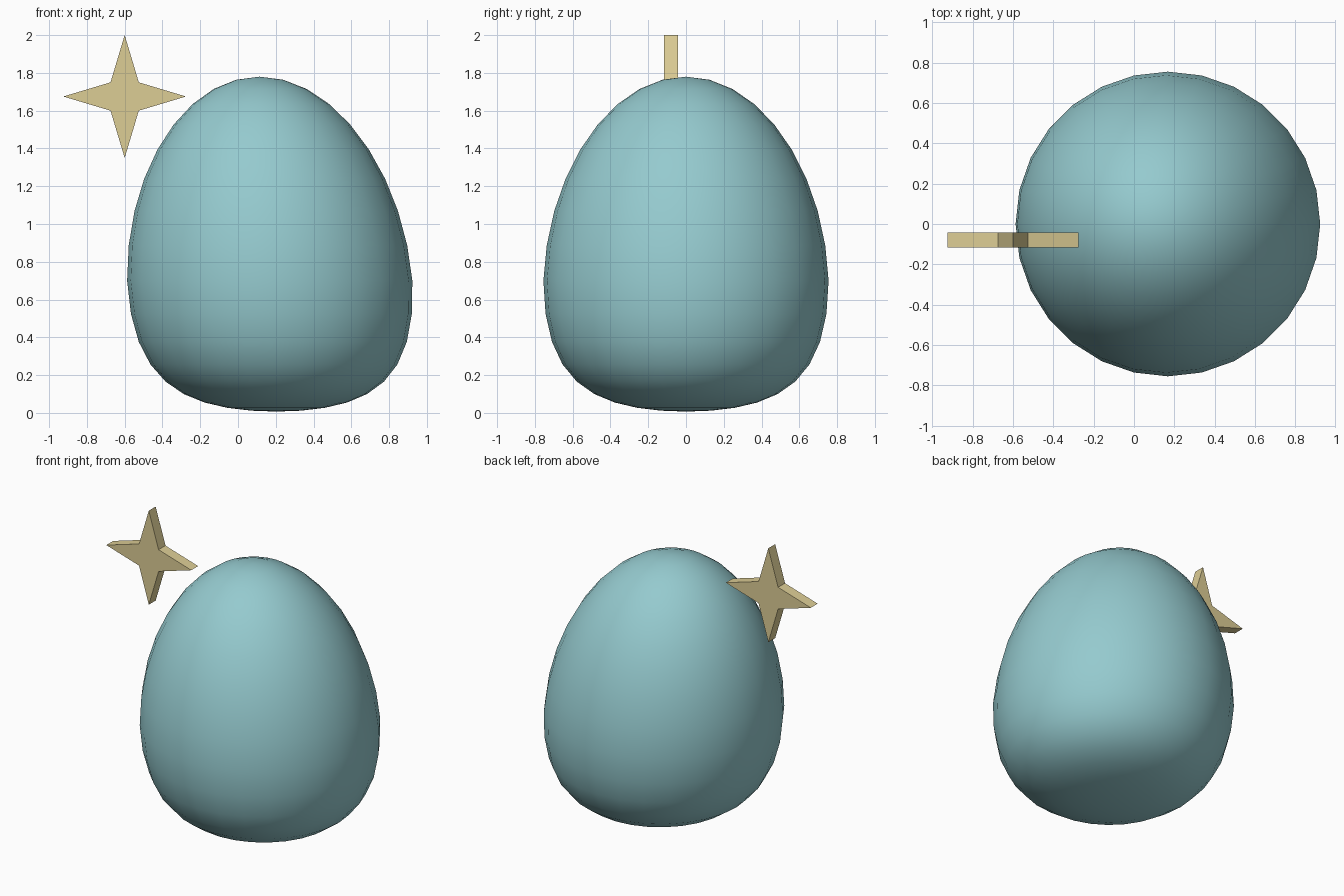
import bpy
import bmesh
from math import sin, cos, pi

default = bpy.data.objects.get("Cube")
if default:
    bpy.data.objects.remove(default)


def make_material(name, color):
    mat = bpy.data.materials.new(name)
    mat.use_nodes = True
    mat.diffuse_color = color
    bsdf = next(n for n in mat.node_tree.nodes if n.type == 'BSDF_PRINCIPLED')
    bsdf.inputs["Base Color"].default_value = color
    return mat


def make_object(name, bm, mat, smooth):
    bmesh.ops.recalc_face_normals(bm, faces=bm.faces)
    mesh = bpy.data.meshes.new(name)
    for face in bm.faces:
        face.smooth = smooth
    bm.to_mesh(mesh)
    bm.free()
    mesh.materials.append(mat)
    obj = bpy.data.objects.new(name, mesh)
    bpy.context.collection.objects.link(obj)
    return obj


teal = make_material("soft_teal", (0.30, 0.59, 0.62, 1))
gold = make_material("pale_gold", (0.72, 0.61, 0.30, 1))

# Egg body: a sphere tapered upward, flattened below and leaning slightly
RADIUS, WAIST, RISE = 0.755, 0.70, 1.08
bm = bmesh.new()
bmesh.ops.create_uvsphere(bm, u_segments=28, v_segments=18, radius=1)
for v in bm.verts:
    t = v.co.z
    taper = 1 - 0.05 * max(t, 0)
    height = RISE * t + (0.387 * t * t if t < 0 else 0)
    v.co = (v.co.x * RADIUS * taper + 0.168 - 0.05 * height,
            v.co.y * RADIUS * taper,
            WAIST + height)
make_object("egg_body", bm, teal, True)

# Four-pointed sparkle: alternating outer and inner points, extruded in depth
OUTER, INNER, DEPTH = 0.325, 0.106, 0.075
bm = bmesh.new()
outline = []
for i in range(8):
    r = INNER if i % 2 else OUTER
    a = i * pi / 4
    outline.append(bm.verts.new((r * cos(a), -DEPTH / 2, r * sin(a))))
front = bm.faces.new(outline)
extruded = bmesh.ops.extrude_face_region(bm, geom=[front])["geom"]
back = [g for g in extruded if isinstance(g, bmesh.types.BMVert)]
bmesh.ops.translate(bm, verts=back, vec=(0, DEPTH, 0))
if not front.is_valid or len(bm.faces) < 10:
    bmesh.ops.holes_fill(bm, edges=bm.edges)
sparkle = make_object("sparkle", bm, gold, False)
sparkle.location = (-0.60, -0.08, 1.675)
